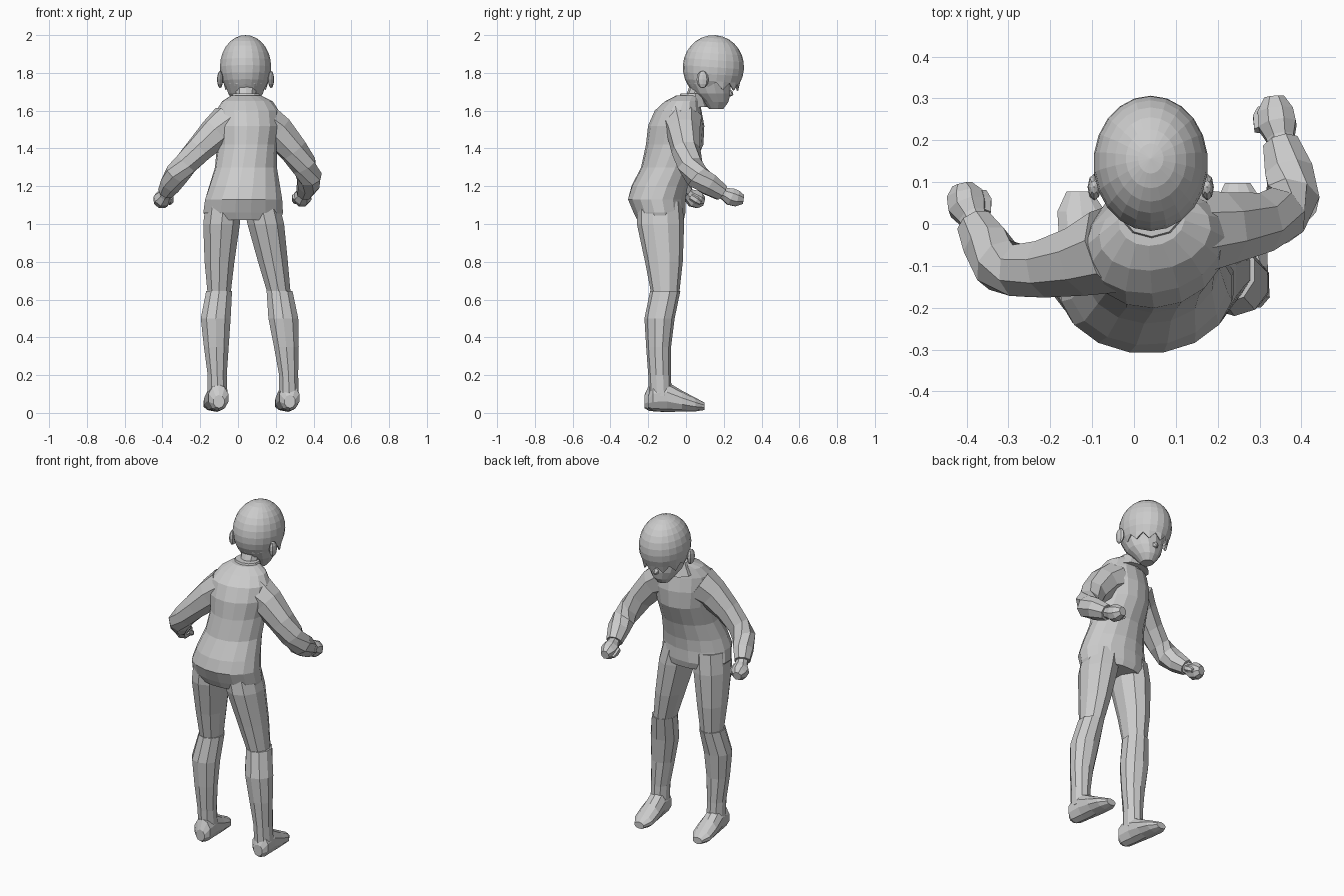
import bpy, bmesh, math
from mathutils import Vector, Matrix


def finish(name, bm):
    bmesh.ops.recalc_face_normals(bm, faces=bm.faces)
    me = bpy.data.meshes.new(name)
    bm.to_mesh(me)
    bm.free()
    ob = bpy.data.objects.new(name, me)
    bpy.context.collection.objects.link(ob)
    return ob


def loft(name, rings, n=10):
    """rings: list of (center, u half-axis, v half-axis)."""
    bm = bmesh.new()
    loops = []
    for c, u, v in rings:
        loops.append([bm.verts.new(c + u * math.cos(a) + v * math.sin(a))
                      for a in (2 * math.pi * (i + .5) / n for i in range(n))])
    for a, b in zip(loops, loops[1:]):
        for i in range(n):
            j = (i + 1) % n
            bm.faces.new((a[i], a[j], b[j], b[i]))
    bm.faces.new(loops[0])
    bm.faces.new(loops[-1])
    return finish(name, bm)


def stack(name, rows, n=10):
    """Horizontal rings: z, cx, cy, rx, ry, yaw in degrees."""
    rings = []
    for z, cx, cy, rx, ry, *yaw in rows:
        m = Matrix.Rotation(math.radians(yaw[0] if yaw else 0), 3, 'Z')
        rings.append((Vector((cx, cy, z)), m @ Vector((rx, 0, 0)), m @ Vector((0, ry, 0))))
    return loft(name, rings, n)


def tube(name, pts, n=8):
    """Limb along a path: x, y, z, radius."""
    ps = [Vector(p[:3]) for p in pts]
    rings = []
    for i, p in enumerate(ps):
        d = (ps[min(i + 1, len(ps) - 1)] - ps[max(i - 1, 0)]).normalized()
        u = d.cross(Vector((0, 0, 1))).normalized()
        rings.append((p, u * pts[i][3], u.cross(d) * pts[i][3]))
    return loft(name, rings, n)


def ball(name, loc, rad, seg=8, rows=6):
    bm = bmesh.new()
    bmesh.ops.create_uvsphere(bm, u_segments=seg, v_segments=rows, radius=1)
    bmesh.ops.scale(bm, vec=rad, verts=bm.verts)
    bmesh.ops.translate(bm, vec=loc, verts=bm.verts)
    return finish(name, bm)


# Jacket: flared hips, leaning back, shoulders twisted
stack("jacket", [
    (1.02, .035, -.135, .195, .125), (1.06, .027, -.14, .215, .14),
    (1.13, .03, -.155, .208, .155), (1.2, .035, -.14, .19, .15, 3),
    (1.3, .042, -.1, .165, .138, 6), (1.42, .047, -.06, .158, .152, 10),
    (1.52, .05, -.052, .172, .148, 12), (1.6, .05, -.042, .168, .122, 12),
    (1.65, .05, -.02, .135, .09, 10), (1.68, .042, .01, .08, .062, 8)], 16)
stack("collar", [(1.62, .042, .03, .105, .085), (1.66, .042, .03, .085, .07),
                 (1.69, .042, .03, .072, .06)], 10)

# Sleeves
tube("left_sleeve", [(-.05, -.06, 1.53, .11), (-.12, -.085, 1.48, .09), (-.205, -.105, 1.395, .074),
                     (-.275, -.112, 1.32, .066), (-.322, -.098, 1.265, .066),
                     (-.352, -.05, 1.215, .06), (-.38, 0, 1.17, .046)])
tube("right_sleeve", [(.13, -.02, 1.54, .11), (.21, -.012, 1.49, .092), (.295, 0, 1.39, .077),
                      (.35, .022, 1.31, .07), (.378, .06, 1.25, .068),
                      (.372, .12, 1.21, .062), (.352, .19, 1.165, .046)])

# Fists with thumbs
tube("left_hand", [(-.375, -.01, 1.175, .033), (-.385, .015, 1.155, .036),
                   (-.398, .04, 1.135, .049), (-.405, .07, 1.125, .046), (-.41, .093, 1.12, .026)])
tube("right_hand", [(.355, .18, 1.17, .033), (.35, .205, 1.16, .036),
                    (.343, .235, 1.145, .049), (.338, .27, 1.135, .046), (.335, .303, 1.13, .026)])
tube("left_thumb", [(-.36, .025, 1.145, .02), (-.358, .055, 1.125, .02), (-.362, .075, 1.11, .012)], 6)
tube("right_thumb", [(.305, .225, 1.145, .02), (.302, .255, 1.13, .02), (.305, .275, 1.115, .012)], 6)

# Legs: trousers, boot shafts and feet
thigh = [(1.12, -.14, .1, .12), (1.0, -.135, .102, .125), (.8, -.117, .083, .1), (.63, -.11, .064, .074)]
shin = [(.645, -.11, .072, .08), (.5, -.14, .083, .08), (.35, -.145, .069, .066),
        (.2, -.14, .053, .06), (.09, -.135, .055, .06)]
foot = [(-.2, .06, .03, .035), (-.175, .08, .055, .07), (-.1, .085, .057, .08),
        (-.02, .062, .063, .055), (.05, .044, .06, .036), (.098, .035, .032, .02)]
for side, tx, sx, heel, turn, dy in (
        ("left", (-.075, -.087, -.098, -.1), (-.1, -.118, -.115, -.11, -.108), -.106, -.1, -.02),
        ("right", (.12, .147, .185, .218), (.22, .24, .256, .268, .27), .27, -.09, 0)):
    stack(side + "_thigh", [(z, x, y, rx, ry) for x, (z, y, rx, ry) in zip(tx, thigh)])
    stack(side + "_shin", [(z, x, y, rx, ry) for x, (z, y, rx, ry) in zip(sx, shin)])
    loft(side + "_foot", [(Vector((heel + turn * (y + .15), y + dy, z)),
                           Vector((rx, 0, 0)), Vector((0, 0, rz))) for y, z, rx, rz in foot], 10)

# Neck and face
stack("neck", [(1.6, .042, .015, .06, .055), (1.68, .042, .055, .055, .055), (1.76, .042, .09, .06, .06)], 10)
stack("face", [(1.82, .04, .13, .12, .13), (1.74, .04, .122, .11, .115), (1.69, .04, .137, .094, .098),
               (1.645, .04, .158, .064, .066), (1.61, .04, .16, .035, .038)], 14)
tube("nose", [(.04, .2, 1.71, .022), (.04, .235, 1.69, .018), (.04, .247, 1.682, .006)], 6)
for side, x in (("left", -.095), ("right", .175)):
    ball(side + "_ear", (x, .088, 1.765), (.016, .032, .046))

# Hair cap: open shell with ragged fringe at the face side
bm = bmesh.new()
bmesh.ops.create_uvsphere(bm, u_segments=22, v_segments=14, radius=1)
bmesh.ops.delete(bm, geom=[v for v in bm.verts if v.co.z < -.65], context='VERTS')
rim = sorted((v for v in bm.verts if v.is_boundary), key=lambda v: math.atan2(v.co.y, v.co.x))
for i, v in enumerate(rim):
    if v.co.y > .1:
        v.co.z += .16 if i % 2 else -.06
        v.co.xy *= 1.1
bmesh.ops.scale(bm, vec=(.137, .162, .17), verts=bm.verts)
bmesh.ops.rotate(bm, matrix=Matrix.Rotation(math.radians(-4), 3, 'X'), verts=bm.verts)
bmesh.ops.translate(bm, vec=(.04, .145, 1.83), verts=bm.verts)
hair = finish("hair_cap", bm)
hair.modifiers.new("thickness", 'SOLIDIFY').thickness = .01
